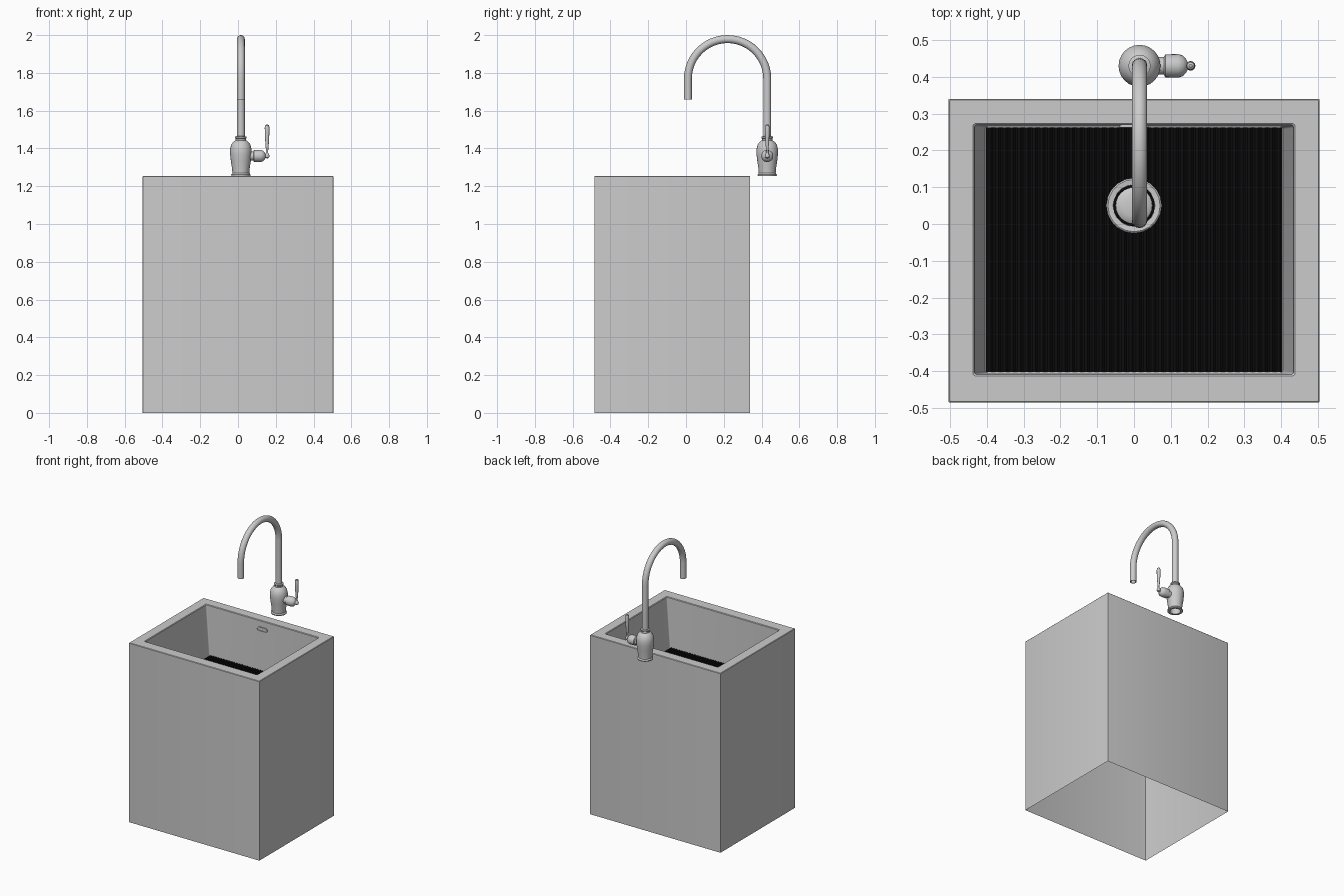
import bpy, bmesh, math
from mathutils import Matrix, Vector

if "Cube" in bpy.data.objects:
    bpy.data.objects.remove(bpy.data.objects["Cube"])


def finish(bm, name, angle=35, recalc=True):
    if recalc:
        bmesh.ops.recalc_face_normals(bm, faces=bm.faces)
    me = bpy.data.meshes.new(name)
    bm.to_mesh(me)
    bm.free()
    ob = bpy.data.objects.new(name, me)
    bpy.context.collection.objects.link(ob)
    bpy.ops.object.select_all(action='DESELECT')
    ob.select_set(True)
    bpy.context.view_layer.objects.active = ob
    bpy.ops.object.shade_smooth_by_angle(angle=math.radians(angle))
    return ob


def rounded_rect(x0, x1, y0, y1, r, n=4):
    pts = []
    for cx, cy, a in ((x1 - r, y1 - r, 0), (x0 + r, y1 - r, 90),
                      (x0 + r, y0 + r, 180), (x1 - r, y0 + r, 270)):
        for i in range(n + 1):
            t = math.radians(a + 90 * i / n)
            pts.append((cx + r * math.cos(t), cy + r * math.sin(t)))
    return pts


def loft(bm, rings):
    loops = [[bm.verts.new(p) for p in ring] for ring in rings]
    for a, b in zip(loops, loops[1:]):
        for i in range(len(a)):
            j = (i + 1) % len(a)
            bm.faces.new((a[i], a[j], b[j], b[i]))
    return loops


def lathe(name, profile, loc, axis='Z', sides=24, cap=(False, False)):
    """Revolve (radius, height) pairs about Z or X."""
    bm = bmesh.new()
    rings = [[(r * math.cos(2 * math.pi * i / sides), r * math.sin(2 * math.pi * i / sides), h)
              for i in range(sides)] for r, h in profile]
    loops = loft(bm, rings)
    for on, loop in zip(cap, (loops[0], loops[-1])):
        if on:
            bm.faces.new(loop)
    if axis == 'X':
        bm.transform(Matrix.Rotation(math.pi / 2, 4, 'Y'))
    bm.transform(Matrix.Translation(loc))
    return finish(bm, name)


TOP, FLOOR = 1.255, 0.90
FX, FY = 0.015, 0.43

# Cabinet walls, rim and tapered basin as one open-bottomed shell
bm = bmesh.new()
sections = [(-0.505, 0.505, -0.485, 0.34, 0.003, 0),
            (-0.505, 0.505, -0.485, 0.34, 0.003, TOP - 0.003),
            (-0.502, 0.502, -0.482, 0.337, 0.003, TOP),
            (-0.438, 0.438, -0.413, 0.273, 0.008, TOP),
            (-0.434, 0.434, -0.409, 0.269, 0.008, TOP - 0.004),
            (-0.405, 0.405, -0.405, 0.265, 0.008, FLOOR)]
loops = loft(bm, [[(x, y, z) for x, y in rounded_rect(a, b, c, d, r)]
                  for a, b, c, d, r, z in sections])
bm.faces.new(loops[-1])
finish(bm, "sink_cabinet")

# Ribbed black floor mat
black = bpy.data.materials.new("black")
black.diffuse_color = (0.004, 0.004, 0.004, 1)
black.use_nodes = True
black.node_tree.nodes["Principled BSDF"].inputs["Base Color"].default_value = black.diffuse_color
bm = bmesh.new()
ribs, w = 40, 0.806
pitch = w / ribs
prof = [(-w / 2, 0)]
for i in range(ribs):
    x = -w / 2 + i * pitch
    prof += [(x, 0.004), (x + pitch * 0.3, 0.010), (x + pitch * 0.7, 0.010)]
prof += [(w / 2, 0.004), (w / 2, 0)]
face = bm.faces.new([bm.verts.new((x, -0.403, FLOOR + 0.001 + z)) for x, z in prof])
ext = bmesh.ops.extrude_face_region(bm, geom=[face])
bmesh.ops.translate(bm, vec=(0, 0.666, 0),
                    verts=[v for v in ext["geom"] if isinstance(v, bmesh.types.BMVert)])
mat = finish(bm, "floor_mat", 20)
mat.data.materials.append(black)

# Drain flange and domed plug
lathe("drain_flange", [(0.075, 0), (0.075, 0.012), (0.071, 0.015), (0.057, 0.013), (0.055, 0.004)],
      (0, 0.05, FLOOR), sides=20)
lathe("drain_plug", [(0.055, 0.004), (0.050, 0.004), (0.050, 0.016), (0.046, 0.020),
                     (0.030, 0.024), (0.012, 0.026)],
      (0, 0.05, FLOOR), cap=(False, True))

# Overflow slot frame on the back wall, with recessed plate
bm = bmesh.new()
rings = []
for inset, y in ((0, 0.270), (0, 0.262), (0.005, 0.262), (0.005, 0.267)):
    rings.append([(x, y, z) for x, z in rounded_rect(
        -0.04 + inset, 0.04 - inset, 1.18 + inset, 1.21 - inset, 0.014 - inset)])
loops = loft(bm, rings)
bm.faces.new(loops[-1])
finish(bm, "overflow_slot")

# Tap body, vase shaped and hollow underneath
lathe("tap_body", [(0.034, 0.05), (0.034, 0), (0.050, 0), (0.051, 0.006), (0.045, 0.014),
                   (0.046, 0.035), (0.053, 0.080), (0.057, 0.115), (0.057, 0.140),
                   (0.051, 0.165), (0.038, 0.182), (0.028, 0.188), (0.027, 0.196),
                   (0.030, 0.200), (0.030, 0.207), (0.021, 0.210)],
      (FX, FY, TOP), cap=(True, False))

# Gooseneck spout: swept tube with a hollow tip
R, r, zc = 0.21, 0.021, 1.769
path = [(FY, 1.44, 0)]
path += [(FY - R + R * math.cos(math.pi * i / 24), zc + R * math.sin(math.pi * i / 24),
          math.pi * i / 24) for i in range(25)]
path += [(FY - 2 * R, 1.66, math.pi)]
stations = [(p, r) for p in path] + [(path[-1], 0.016), ((FY - 2 * R, 1.68, math.pi), 0.016)]
bm = bmesh.new()
rings = []
for (y, z, a), rad in stations:
    out = Vector((0, math.cos(a), math.sin(a)))
    rings.append([Vector((FX, y, z)) + Vector((1, 0, 0)) * rad * math.cos(t) + out * rad * math.sin(t)
                  for t in (2 * math.pi * k / 16 for k in range(16))])
loops = loft(bm, rings)
bm.faces.new(loops[-1])
finish(bm, "tap_spout")

# Side valve stub and lever
lathe("valve_stub", [(0.024, 0.035), (0.024, 0.066), (0.031, 0.070), (0.032, 0.105),
                     (0.028, 0.118), (0.018, 0.127), (0.010, 0.131), (0.010, 0.140)],
      (FX, FY, 1.36), axis='X', cap=(False, True))
lathe("lever", [(0.004, -0.012), (0.011, -0.007), (0.013, 0.001), (0.010, 0.009), (0.006, 0.016),
                (0.006, 0.030), (0.009, 0.065), (0.012, 0.120), (0.0125, 0.150),
                (0.010, 0.162), (0.004, 0.167)],
      (0.154, FY, 1.36), sides=16, cap=(True, True))
